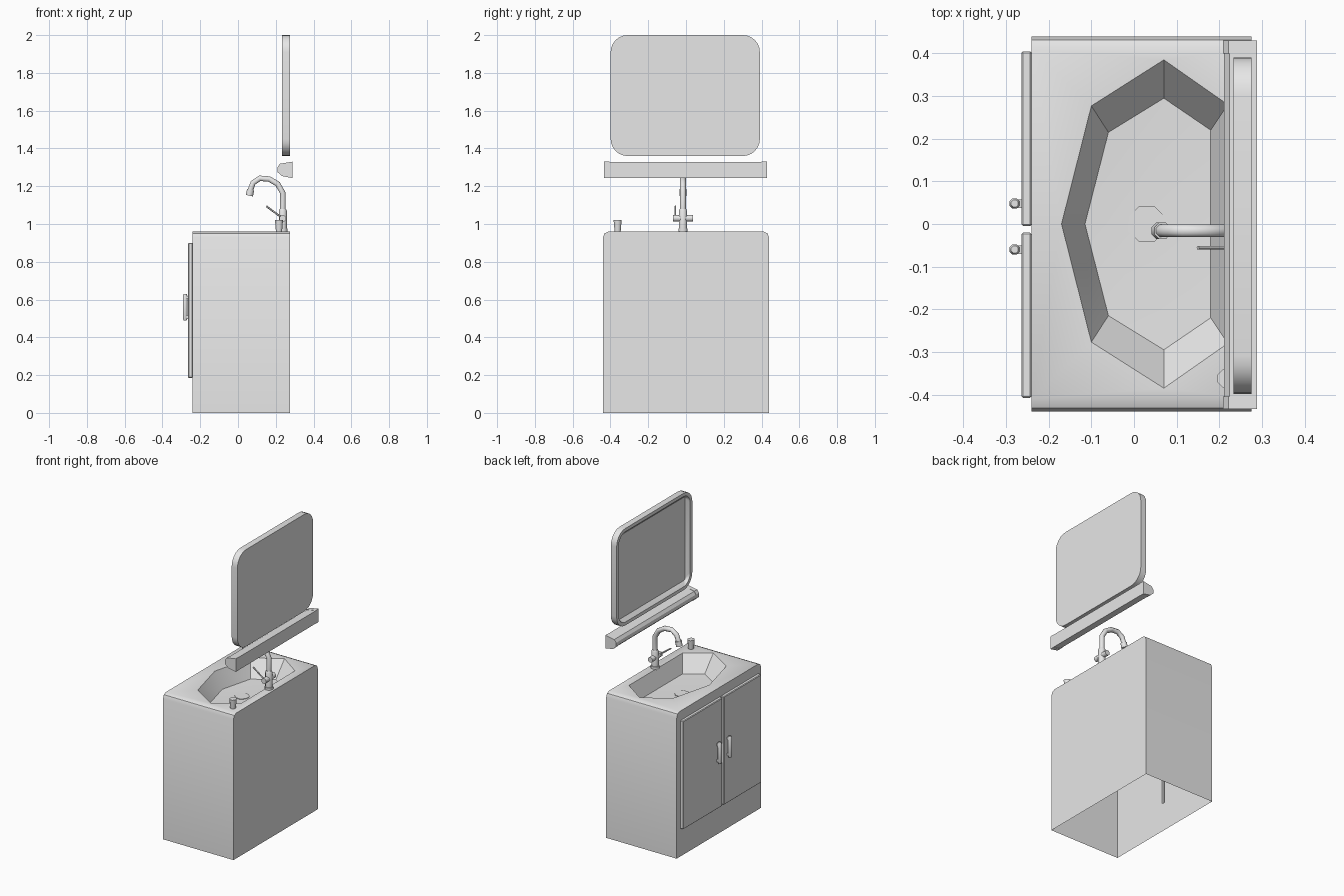
import bpy, bmesh, math
from mathutils import Vector

cube = bpy.data.objects.get("Cube")
if cube:
    bpy.data.objects.remove(cube, do_unlink=True)

grey = bpy.data.materials.new("light_grey")
grey.use_nodes = True
grey.diffuse_color = (0.8, 0.8, 0.8, 1)
grey.node_tree.nodes["Principled BSDF"].inputs["Base Color"].default_value = (0.8, 0.8, 0.8, 1)


def finish(name, bm, angle=30):
    bmesh.ops.remove_doubles(bm, verts=bm.verts, dist=1e-5)
    bmesh.ops.recalc_face_normals(bm, faces=bm.faces)
    mesh = bpy.data.meshes.new(name)
    bm.to_mesh(mesh)
    bm.free()
    mesh.materials.append(grey)
    obj = bpy.data.objects.new(name, mesh)
    bpy.context.collection.objects.link(obj)
    bpy.ops.object.select_all(action='DESELECT')
    obj.select_set(True)
    bpy.context.view_layer.objects.active = obj
    bpy.ops.object.shade_smooth_by_angle(angle=math.radians(angle))
    return obj


def ring(bm, points):
    return [bm.verts.new(p) for p in points]


def bridge(bm, a, b):
    n = len(a)
    return [bm.faces.new((a[i], a[(i + 1) % n], b[(i + 1) % n], b[i])) for i in range(n)]


def plate_with_hole(bm, outer, inner):
    edges = []
    for loop in (ring(bm, outer), ring(bm, inner)):
        edges += [bm.edges.new((loop[i - 1], loop[i])) for i in range(len(loop))]
    bmesh.ops.triangle_fill(bm, edges=edges, use_beauty=True)


def box(name, lo, hi, bevel=0.0):
    bm = bmesh.new()
    bmesh.ops.create_cube(bm, size=1)
    for v in bm.verts:
        v.co = [(l + h) / 2 + c * (h - l) for l, h, c in zip(lo, hi, v.co)]
    if bevel:
        bmesh.ops.bevel(bm, geom=bm.edges[:], offset=bevel, segments=1, affect='EDGES')
    return finish(name, bm)


def tube(name, path, radii, sides=8):
    """Sweep a round section along a path, one radius per point."""
    pts = [Vector(p) for p in path]
    bm, rings, last = bmesh.new(), [], None
    for i, p in enumerate(pts):
        d = pts[min(i + 1, len(pts) - 1)] - pts[max(i - 1, 0)]
        d = d.normalized() if d.length > 1e-6 else last
        last = d
        side = Vector((0, 1, 0)) if abs(d.y) < 0.9 else Vector((1, 0, 0))
        up = d.cross(side).normalized()
        angles = [2 * math.pi * (k + 0.5) / sides for k in range(sides)]
        rings.append(ring(bm, [p + radii[i] * (side * math.cos(a) + up * math.sin(a)) for a in angles]))
    for a, b in zip(rings, rings[1:]):
        bridge(bm, a, b)
    bm.faces.new(rings[0])
    bm.faces.new(rings[-1])
    return finish(name, bm, 50)


# Cabinet shell: open underneath, chamfered shoulders, doorway and sink opening
front, back, top = -0.24, 0.275, 0.96
half = [(0.44, 0), (0.44, 0.928), (0.431, 0.951), (0.41, top)]
section = half + [(-y, z) for y, z in reversed(half)]
rim = [(-0.17, 0), (-0.1, 0.277), (0.07, 0.385), (0.22, 0.28),
       (0.22, -0.28), (0.07, -0.385), (-0.1, -0.277)]
bm = bmesh.new()
a = ring(bm, [(front, y, z) for y, z in section])
b = ring(bm, [(back, y, z) for y, z in section])
for i in (0, 1, 2, 4, 5, 6):
    bm.faces.new((a[i], a[i + 1], b[i + 1], b[i]))
bm.faces.new(b)
plate_with_hole(bm, [(front, y, z) for y, z in section],
                [(front, y, z) for y, z in ((-0.4, 0.19), (0.4, 0.19), (0.4, 0.89), (-0.4, 0.89))])
plate_with_hole(bm, [(x, y, top) for x in (front, back) for y in ((-0.41, 0.41) if x < 0 else (0.41, -0.41))],
                [(x, y, top) for x, y in rim])
finish("cabinet", bm)

# Sink basin: faceted bowl with a gently sloping floor
floor = [(-0.115, 0), (-0.06, 0.215), (0.07, 0.295), (0.18, 0.22),
         (0.18, -0.22), (0.07, -0.295), (-0.06, -0.215)]
bm = bmesh.new()
upper = ring(bm, [(x, y, top) for x, y in rim])
lower = ring(bm, [(x, y, 0.855) for x, y in floor])
bridge(bm, upper, lower)
centre = bm.verts.new((0.03, 0, 0.845))
for i in range(7):
    bm.faces.new((lower[i - 1], lower[i], centre))
finish("basin", bm)
tube("drain", [(0.03, 0, 0.846), (0.03, 0, 0.851)], [0.046, 0.046])

# Doors and pull handles
for side, y0, y1, yh in (("left", -0.005, 0.405, 0.048), ("right", -0.408, -0.02, -0.06)):
    box(side + "_door", (-0.264, y0, 0.185), (-0.24, y1, 0.9), 0.004)
    tube(side + "_handle_bar", [(-0.28, yh, z) for z in (0.49, 0.5, 0.62, 0.63)],
         [0.009, 0.013, 0.013, 0.009])
    for z in (0.5, 0.605):
        box(side + "_handle_post", (-0.282, yh - 0.01, z), (-0.262, yh + 0.01, z + 0.015))

# Mirror: rounded frame with a recessed glass
def rounded(x, inset, radius):
    hy, hz = 0.395 - inset, 0.32 - inset
    pts = []
    for k, (sy, sz) in enumerate(((1, 1), (-1, 1), (-1, -1), (1, -1))):
        for s in range(7):
            t = math.pi / 2 * (k + s / 6)
            pts.append((x, -0.004 + sy * (hy - radius) + radius * math.cos(t),
                        1.68 + sz * (hz - radius) + radius * math.sin(t)))
    return pts

bm = bmesh.new()
loops = [ring(bm, rounded(*args)) for args in
         ((0.275, 0, 0.09), (0.233, 0, 0.09), (0.233, 0.022, 0.07), (0.255, 0.045, 0.012))]
for p, q in zip(loops, loops[1:]):
    bridge(bm, p, q)
bm.faces.new(loops[0])
bm.faces.new(loops[-1])
finish("mirror", bm)

# Wall lamp: tapered bar with a slim raised cap at each end
def lamp(name, y0, y1, shrink):
    profile = [(0.288, 1.33), (0.222, 1.319), (0.209, 1.3), (0.209, 1.275), (0.232, 1.254), (0.288, 1.243)]
    bm = bmesh.new()
    ends = [ring(bm, [(0.288 + (x - 0.288) * shrink, y, 1.287 + (z - 1.287) * shrink)
                      for x, z in profile]) for y in (y0, y1)]
    bridge(bm, *ends)
    for end in ends:
        bm.faces.new(end)
    finish(name, bm)

lamp("lamp_bar", -0.405, 0.4, 0.97)
lamp("lamp_right_cap", -0.434, -0.405, 1)
lamp("lamp_left_cap", 0.4, 0.43, 1)

# Tap: body, swan neck, cross valve and lever
ty, tx = -0.016, 0.237
tube("tap_body", [(tx, ty, z) for z in (0.955, 0.975, 0.976, 1.07, 1.08)],
     [0.027, 0.027, 0.023, 0.023, 0.018])
neck = [(tx, 1.07), (tx, 1.165), (0.21, 1.212), (0.165, 1.238), (0.115, 1.242),
        (0.08, 1.218), (0.066, 1.18)]
tube("tap_neck", [(x, ty, z) for x, z in neck], [0.016] * len(neck))
tube("tap_nozzle", [(0.067, ty, 1.182), (0.06, ty, 1.15)], [0.021, 0.021])
tube("tap_valve", [(tx, y, 1.03) for y in (-0.07, 0.036)], [0.018, 0.018])
tube("tap_lever", [(tx, -0.056, 1.03), (0.15, -0.056, 1.094)], [0.005, 0.005], 6)

# Cup: flared and hollow
tube("cup", [(0.217, -0.362, z) for z in (0.955, 1.02, 1.0201, 0.975)],
     [0.017, 0.023, 0.017, 0.013])
